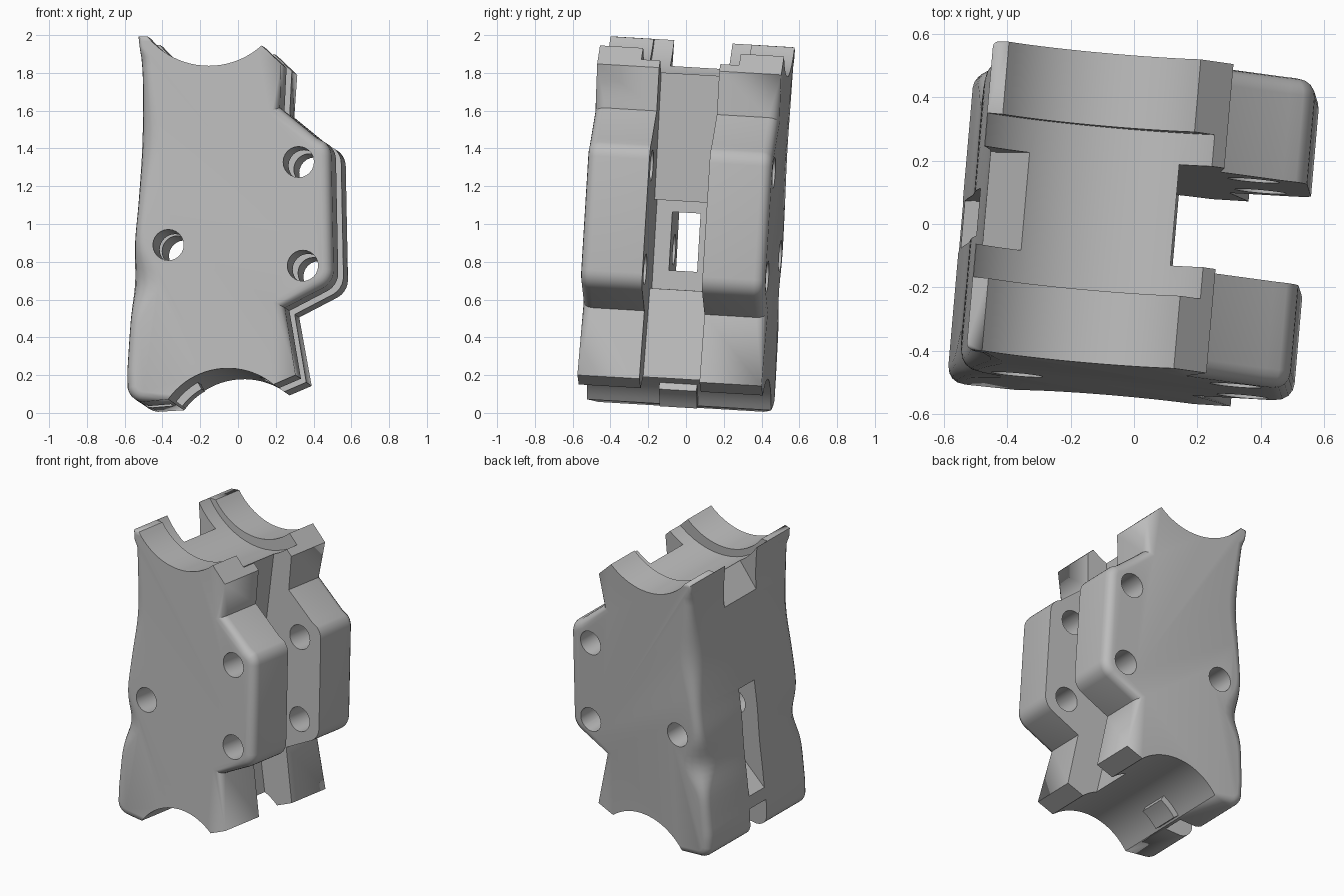
import bpy, bmesh, math
from mathutils import Matrix, Vector

if "Cube" in bpy.data.objects:
    bpy.data.objects.remove(bpy.data.objects["Cube"], do_unlink=True)

HALF = 0.49          # half depth of the bracket
STEPS = 4            # segments in the rounded rim
TILT = (Matrix.Translation((0, -0.008, 1)) @ Matrix.Rotation(math.radians(-5), 4, 'Z')
        @ Matrix.Rotation(math.radians(-3.4), 4, 'X'))

grey = bpy.data.materials.new("light_grey")
grey.use_nodes = True
grey.diffuse_color = (0.5, 0.5, 0.5, 1)
grey.node_tree.nodes["Principled BSDF"].inputs["Base Color"].default_value = grey.diffuse_color


def arc(cx, cz, r, a, b, n):
    """Points on an arc from angle a to b in degrees."""
    steps = [math.radians(a + (b - a) * i / n) for i in range(n + 1)]
    return [(cx + r * math.cos(t), cz + r * math.sin(t)) for t in steps]


def smooth(points, n=5):
    """Catmull-Rom curve through the points."""
    p = [Vector(q) for q in [points[0]] + points + [points[-1]]]
    out = []
    for a, b, c, d in zip(p, p[1:], p[2:], p[3:]):
        for i in range(n):
            t = i / n
            out.append(tuple(0.5 * (2 * b + (c - a) * t + (2 * a - 5 * b + 4 * c - d) * t ** 2
                                    + (3 * b - a - 3 * c + d) * t ** 3)))
    return out + [points[-1]]


def rim_radius(x, z):
    """Rounding of the end rims: wavy on the left side, even around the hub."""
    if x < -0.45:
        if z > 0.9:
            return 0.02
        return 0.05 + 0.09 * math.exp(-((z + 0.33) / 0.13) ** 2) + 0.05 * math.exp(-((z - 0.42) / 0.25) ** 2)
    return 0.055 if x > 0.24 and -0.5 < z < 0.6 else 0.0


def inward(points, i):
    """Mitred inward direction at a corner of a clockwise outline."""
    a, b, c = (Vector(points[(i + k) % len(points)]) for k in (-1, 0, 1))
    d1, d2 = (b - a).normalized(), (c - b).normalized()
    n1, n2 = Vector((d1.y, -d1.x)), Vector((d2.y, -d2.x))
    return (n1 + n2) / max(1 + n1.dot(n2), 0.5)


def prism(name, outline, half, radius=lambda x, z: 0.0):
    """Loft an x-z outline along y with rims rounded by a varying radius."""
    bm = bmesh.new()
    angles = [math.pi / 2 * k / STEPS for k in range(STEPS + 1)]
    rings = []
    for side, t in [(-1, t) for t in reversed(angles)] + [(1, t) for t in angles]:
        ring = []
        for i, (x, z) in enumerate(outline):
            r = radius(x, z)
            move = inward(outline, i) * r * (1 - math.cos(t))
            ring.append(bm.verts.new((x + move.x, side * (half - r * (1 - math.sin(t))), z + move.y)))
        rings.append(ring)
    for low, high in zip(rings, rings[1:]):
        for i in range(len(outline)):
            bm.faces.new((low[i - 1], low[i], high[i], high[i - 1]))
    bm.faces.new(rings[0])
    bm.faces.new(rings[-1])
    bmesh.ops.remove_doubles(bm, verts=bm.verts, dist=0.00001)
    bmesh.ops.recalc_face_normals(bm, faces=bm.faces)
    mesh = bpy.data.meshes.new(name)
    bm.to_mesh(mesh)
    bm.free()
    obj = bpy.data.objects.new(name, mesh)
    bpy.context.collection.objects.link(obj)
    obj.matrix_world = TILT
    mesh.materials.append(grey)
    return obj


# Bracket outline: top cradle, upper lip, hub, lower lip, bottom cradle, foot, left side
top_cradle = arc(-0.117, 1.23, 0.42, 219, 312, 20)
upper_lip = [(0.268, 0.82), (0.258, 0.59)]
hub = ([(0.455, 0.43)] + arc(0.43, 0.33, 0.103, 50, 2, 5)
       + arc(0.44, -0.27, 0.108, 0, -60, 5) + [(0.29, -0.47)])
lower_lip = [(0.353, -0.83)]
bottom_cradle = arc(-0.007, -1.18, 0.386, 51, 145, 20)
foot = arc(-0.455, -0.88, 0.09, 268, 190, 5)
left_side = smooth([(-0.545, -0.8), (-0.53, -0.55), (-0.515, -0.35), (-0.508, -0.12),
                    (-0.49, 0.1), (-0.476, 0.4), (-0.472, 0.75), (-0.493, 0.966)])
bracket = prism("bracket_body",
                top_cradle + upper_lip + hub + lower_lip + bottom_cradle + foot + left_side,
                HALF, rim_radius)

# Cutters: right slot with inner pocket, left window, cradle groove, notch, slit
cutters = [
    prism("slot_cutter", [(0.15, 1.1), (0.07, 0.12), (-0.08, 0.12), (-0.08, -0.35), (0.04, -0.35),
                          (0.14, -0.86), (0.14, -1.3), (0.9, -1.3), (0.9, 1.1)], 0.16),
    prism("window_cutter", [(0, 0.06), (-0.9, 0.06), (-0.9, -1.0), (-0.53, -0.68), (-0.08, -0.25),
                            (0, -0.25)], 0.075),
    prism("groove_cutter", arc(-0.08, 1.25, 0.5, 0, 354, 59), 0.26),
    prism("notch_cutter", [(-0.34, 0.84), (-0.34, 1.3), (-0.9, 1.3), (-0.9, 0.09)], 0.155),
    prism("slit_cutter", [(-0.3, -1.2), (-0.36, -0.88), (-0.47, -0.78), (-0.9, -0.74), (-0.9, -1.2)],
          0.08),
]
# Bolt holes
for i, (x, z) in enumerate([(0.363, 0.3), (0.388, -0.25), (-0.327, -0.14)]):
    cutters.append(prism(f"bolt_hole_cutter_{i + 1}", arc(x, z, 0.082, 0, 345, 23), 0.8))

bpy.context.view_layer.objects.active = bracket
bracket.select_set(True)
for c in cutters:
    c.hide_render = True
    mod = bracket.modifiers.new(c.name, 'BOOLEAN')
    mod.operation = 'DIFFERENCE'
    mod.solver = 'EXACT'
    mod.object = c
    bpy.ops.object.modifier_apply(modifier=mod.name)
for c in cutters:
    bpy.data.objects.remove(c, do_unlink=True)

# Small tab across the slit inside the bottom cradle
tab = prism("cradle_tab", arc(-0.007, -1.18, 0.345, 120, 143, 5) + arc(-0.007, -1.18, 0.42, 143, 120, 5), 0.1)

bpy.ops.object.select_all(action='DESELECT')
for part in (bracket, tab):
    part.select_set(True)
bpy.ops.object.shade_smooth_by_angle(angle=math.radians(30))
